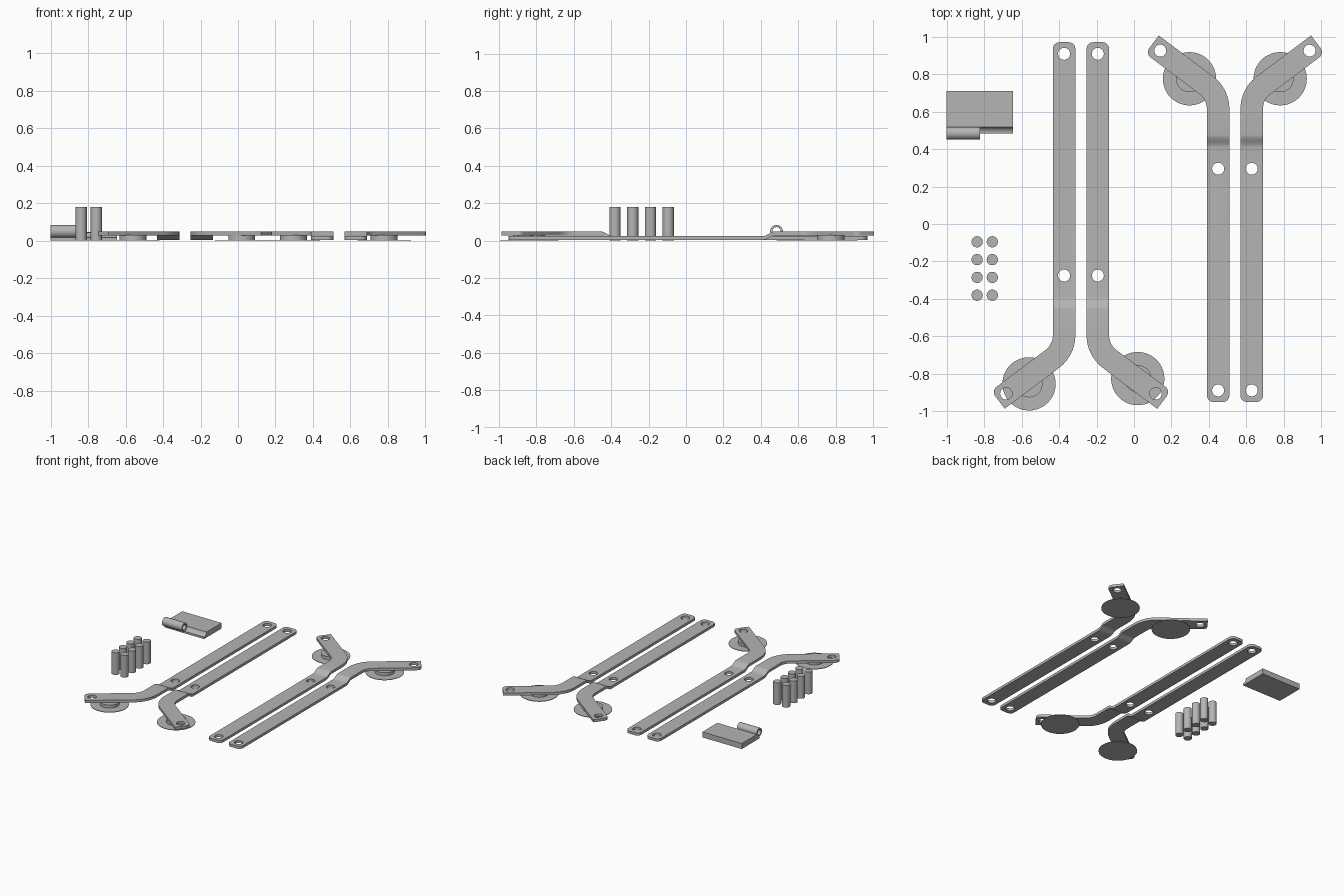
import bpy, bmesh, math
from mathutils import Vector, Matrix

cube = bpy.data.objects.get("Cube")
if cube:
    bpy.data.objects.remove(cube, do_unlink=True)

steel = bpy.data.materials.new("plain_grey_steel")
steel.use_nodes = True
GREY = (0.46, 0.46, 0.46, 1)
steel.diffuse_color = GREY
steel.node_tree.nodes["Principled BSDF"].inputs["Base Color"].default_value = GREY

HALF = 0.06          # half width of an arm
THICK = 0.021
BASE, STEP = 0.003, 0.025
HOLE = 0.032
parts = []


def finish(bm, name):
    bmesh.ops.recalc_face_normals(bm, faces=bm.faces)
    mesh = bpy.data.meshes.new(name)
    bm.to_mesh(mesh)
    bm.free()
    mesh.materials.append(steel)
    obj = bpy.data.objects.new(name, mesh)
    bpy.context.collection.objects.link(obj)
    parts.append(obj)
    return obj


def add_cylinder(bm, x, y, z0, z1, r, sides=40):
    bmesh.ops.create_cone(bm, cap_ends=True, segments=sides, radius1=r, radius2=r, depth=z1 - z0,
                          matrix=Matrix.Translation((x, y, (z0 + z1) / 2)))


def corner_cut(r, n=6):
    """Distance from the end and narrowing, along a rounded corner."""
    for i in range(n + 1):
        a = math.pi / 2 * i / n
        yield r * (1 - math.sin(a)), r * (1 - math.cos(a))


def arm_stations():
    """Centre, side direction, side reaches and lift along the arm."""
    out = []
    side = Vector((1, 0))
    # rounded long end
    for d, cut in reversed(list(corner_cut(0.035))):
        out.append((Vector((0, 0.97 - 0.035 + (0.035 - d))), side, HALF - 0.035 + (0.035 - cut), None, 0))
    out.sort(key=lambda s: -s[0].y)
    out = [(c, s, w, w, 0) for c, s, w, _, _ in out]
    # smooth step upwards
    for i in range(9):
        t = i / 8
        out.append((Vector((0, -0.39 - 0.065 * t)), side, HALF, HALF, STEP * (3 * t * t - 2 * t ** 3)))
    # sideways bend
    radius, turn = 0.16, math.atan2(0.8, 0.6)
    start = -0.593
    for i in range(13):
        a = turn * i / 12
        c = Vector((-radius + radius * math.cos(a), start - radius * math.sin(a)))
        out.append((c, Vector((math.cos(a), -math.sin(a))), HALF, HALF, STEP))
    # foot: one corner sharp, the other rounded
    along = Vector((-0.8, -0.6))
    across = Vector((0.6, -0.8))
    end = Vector((-0.309, -0.905)) + along * 0.055
    for d, cut in reversed(list(corner_cut(0.035))):
        out.append((end - along * d, across, HALF, HALF - cut, STEP))
    tail = sorted(out[-7:], key=lambda s: -s[0].y)
    return out[:-7] + tail


def make_arm(name, x0, sx, sy):
    def place(p):
        return x0 + sx * p.x, p.y if sy > 0 else 0.02 - p.y
    bm = bmesh.new()
    previous = None
    for c, s, right, left, lift in arm_stations():
        ring = []
        for p, z in ((c + s * right, 0), (c - s * left, 0), (c - s * left, THICK), (c + s * right, THICK)):
            ring.append(bm.verts.new((*place(p), BASE + lift + z)))
        if previous:
            for i in range(4):
                j = (i + 1) % 4
                bm.faces.new((previous[i], previous[j], ring[j], ring[i]))
        else:
            bm.faces.new(ring)
        previous = ring
    bm.faces.new(previous)
    arm = finish(bm, name)
    # screw holes
    cut = bmesh.new()
    for p in (Vector((0, 0.908)), Vector((0, -0.275)), Vector((-0.309, -0.905))):
        add_cylinder(cut, *place(p), -0.1, 0.15, HOLE, 32)
    cutter = finish(cut, name + "_hole_cutter")
    parts.remove(cutter)
    cutter.hide_render = True
    mod = arm.modifiers.new("holes", "BOOLEAN")
    mod.operation, mod.object, mod.solver = "DIFFERENCE", cutter, "EXACT"
    bpy.context.view_layer.objects.active = arm
    bpy.ops.object.modifier_apply(modifier=mod.name)
    bpy.data.objects.remove(cutter, do_unlink=True)


def make_foot(name, x, y):
    # thin round pad with a boss reaching the arm
    bm = bmesh.new()
    add_cylinder(bm, x, y, 0, 0.004, 0.142, 64)
    add_cylinder(bm, x, y, 0.004, BASE + STEP + 0.001, 0.072, 48)
    finish(bm, name)


# arms: position, mirror in x and y, pad position
for name, x, sx, sy, pad in (
        ("front_arm_right", -0.373, 1, 1, (-0.56, -0.853)),
        ("front_arm_left", -0.193, -1, 1, (0.02, -0.825)),
        ("back_arm_right", 0.449, 1, -1, (0.296, 0.775)),
        ("back_arm_left", 0.628, -1, -1, (0.78, 0.775))):
    make_arm(name, x, sx, sy)
    make_foot(name.replace("arm", "round_pad"), *pad)

# upright pins in two rows
for col, x in enumerate((-0.837, -0.756)):
    for row in range(4):
        bm = bmesh.new()
        add_cylinder(bm, x, -0.38 + 0.095 * row, 0, 0.18, 0.03, 32)
        finish(bm, f"pin_{col}_{row}")

# hinge plate with a hollowed lip
BY, BZ, BR = 0.484, 0.05, 0.034
profile = [(0.71, 0), (0.71, 0.045)]
for i in range(11):
    a = -math.radians(8.5) - math.radians(81.5) * i / 10
    profile.append((BY + BR * math.cos(a), BZ + BR * math.sin(a)))
profile.append((BY, 0))
bm = bmesh.new()
face = bm.faces.new([bm.verts.new((-1, y, z)) for y, z in profile])
grown = bmesh.ops.extrude_face_region(bm, geom=[face])
bmesh.ops.translate(bm, vec=(0.355, 0, 0), verts=[g for g in grown["geom"] if isinstance(g, bmesh.types.BMVert)])
finish(bm, "hinge_plate")

# hinge barrel, an open tube
bm = bmesh.new()
N = 40
rings = []
for x, r in ((-1, BR), (-0.822, BR), (-0.822, 0.022), (-1, 0.022)):
    rings.append([bm.verts.new((x, BY + r * math.cos(math.tau * i / N), BZ + r * math.sin(math.tau * i / N)))
                  for i in range(N)])
for k in range(4):
    a, b = rings[k], rings[(k + 1) % 4]
    for i in range(N):
        j = (i + 1) % N
        bm.faces.new((a[i], a[j], b[j], b[i]))
finish(bm, "hinge_barrel")

# smooth the round surfaces, keep edges sharp
bpy.ops.object.select_all(action="DESELECT")
for obj in parts:
    obj.select_set(True)
bpy.context.view_layer.objects.active = parts[0]
bpy.ops.object.shade_smooth_by_angle(angle=math.radians(30))
